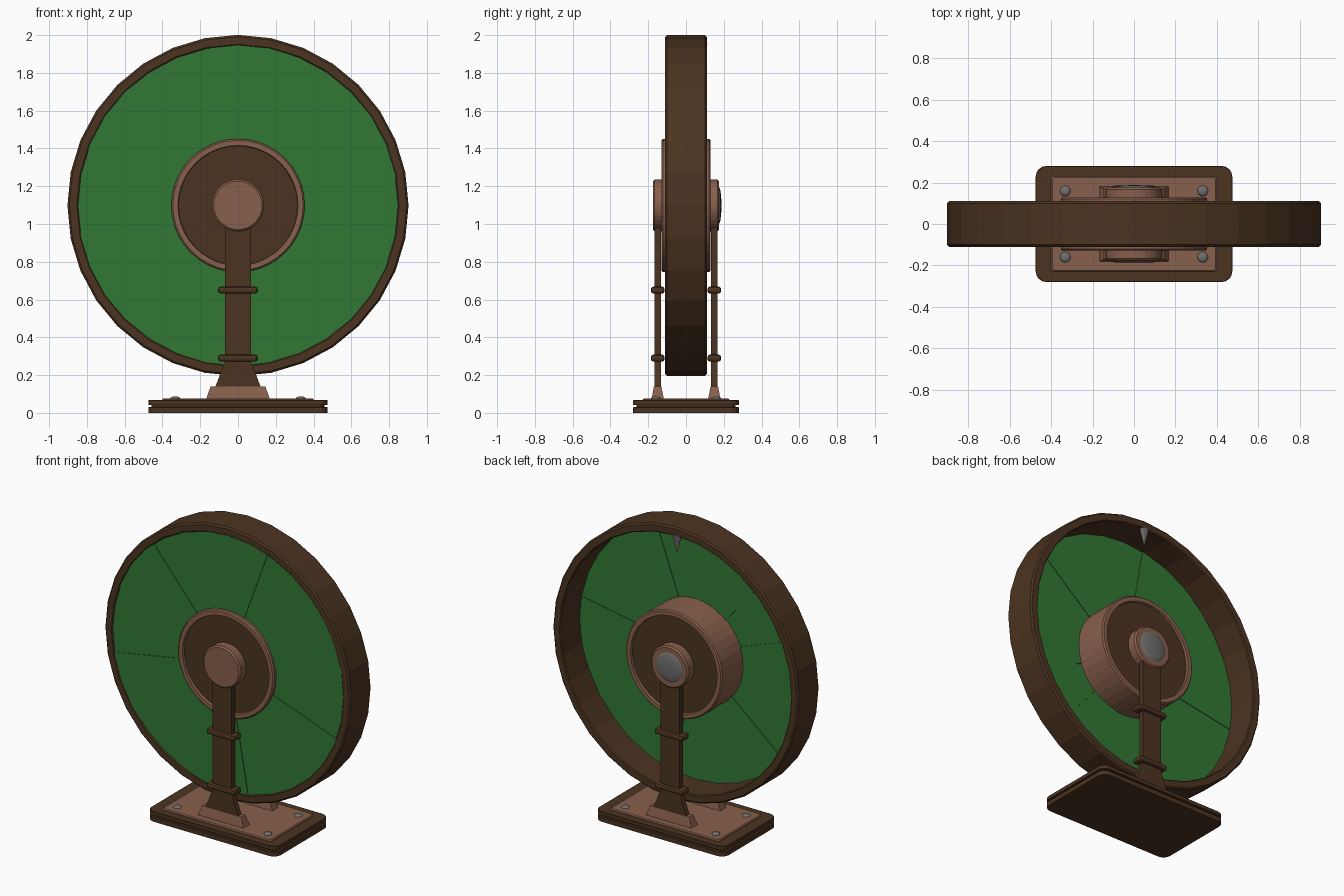
import bpy, bmesh, math
from mathutils import Matrix, Vector

cube = bpy.data.objects.get("Cube")
if cube:
    bpy.data.objects.remove(cube)


def material(name, rgb):
    m = bpy.data.materials.new(name)
    m.use_nodes = True
    m.diffuse_color = (*rgb, 1)
    m.node_tree.nodes["Principled BSDF"].inputs["Base Color"].default_value = (*rgb, 1)
    return m


WOOD = material("dark brown", (0.072, 0.034, 0.015))
COPPER = material("copper brown", (0.245, 0.115, 0.072))
GREEN = material("green", (0.032, 0.185, 0.036))
STEEL = material("grey metal", (0.155, 0.155, 0.155))
AXLE = 1.098  # height of the wheel centre


def finish(bm, name, mats, rule=None, smooth=False):
    bmesh.ops.remove_doubles(bm, verts=bm.verts, dist=0.0001)
    bmesh.ops.recalc_face_normals(bm, faces=bm.faces)
    for f in bm.faces:
        f.smooth = smooth
        if rule:
            f.material_index = rule(f)
    mesh = bpy.data.meshes.new(name)
    bm.to_mesh(mesh)
    bm.free()
    for m in mats:
        mesh.materials.append(m)
    ob = bpy.data.objects.new(name, mesh)
    bpy.context.collection.objects.link(ob)


def lathe(name, profile, mats, sides=32, closed=False, **kw):
    """Revolve (radius, y) points around the axle."""
    bm = bmesh.new()
    rings = []
    for i in range(sides):
        a = math.tau * i / sides
        rings.append([bm.verts.new((r * math.cos(a), y, AXLE + r * math.sin(a)))
                      for r, y in profile])
    n = len(profile)
    for i in range(sides):
        p, q = rings[i], rings[(i + 1) % sides]
        for j in range(n if closed else n - 1):
            k = (j + 1) % n
            bm.faces.new((p[j], p[k], q[k], q[j]))
    bmesh.ops.dissolve_degenerate(bm, dist=0.00001, edges=bm.edges)
    finish(bm, name, mats, **kw)


def prism(name, outline, lo, hi, mat, bevel=0.0):
    """Extrude an (x, z) outline between two y values."""
    bm = bmesh.new()
    base = bm.faces.new([bm.verts.new((x, lo, z)) for x, z in outline])
    ext = bmesh.ops.extrude_face_region(bm, geom=[base])
    bmesh.ops.translate(bm, vec=Vector((0, hi - lo, 0)), verts=[
        g for g in ext["geom"] if isinstance(g, bmesh.types.BMVert)])
    if bevel:
        bmesh.ops.bevel(bm, geom=bm.edges[:], offset=bevel, segments=2,
                        profile=0.5, affect="EDGES")
    finish(bm, name, [mat])


def rounded(w, d, r, steps=4):
    pts = []
    for q, (sx, sy) in enumerate(((1, 1), (-1, 1), (-1, -1), (1, -1))):
        for i in range(steps + 1):
            a = math.pi / 2 * (q + i / steps)
            pts.append((sx * (w - r) + r * math.cos(a), sy * (d - r) + r * math.sin(a)))
    return pts


def slab(name, w, d, r, lo, hi, mat, edge):
    """Rounded plate with a slightly chamfered top edge."""
    bm = bmesh.new()
    levels = [(0, lo), (0, hi - edge), (edge, hi)]
    loops = [[bm.verts.new((x, y, z)) for x, y in rounded(w - e, d - e, r)]
             for e, z in levels]
    for a, b in zip(loops, loops[1:]):
        for i in range(len(a)):
            k = (i + 1) % len(a)
            bm.faces.new((a[i], a[k], b[k], b[i]))
    bm.faces.new(loops[0])
    bm.faces.new(loops[-1])
    finish(bm, name, [mat])


# Base: two slabs around a groove, with a mounting plate and domed bolts
slab("base_lower_slab", 0.475, 0.28, 0.05, 0, 0.031, WOOD, 0.002)
slab("base_groove", 0.458, 0.263, 0.045, 0.025, 0.05, WOOD, 0.002)
slab("base_upper_slab", 0.475, 0.28, 0.05, 0.043, 0.067, WOOD, 0.002)
slab("base_plate", 0.4, 0.23, 0.012, 0.06, 0.077, COPPER, 0.006)
for sx in (-1, 1):
    for sy in (-1, 1):
        bm = bmesh.new()
        bmesh.ops.create_uvsphere(bm, u_segments=16, v_segments=8, radius=1,
                                  matrix=Matrix.Translation((sx * 0.332, sy * 0.16, 0.076))
                                  @ Matrix.Diagonal((0.026, 0.026, 0.012, 1)))
        finish(bm, "base_bolt", [STEEL], smooth=True)

# Wheel rim
lathe("wheel_rim", [(0.903, -0.1), (0.893, -0.11), (0.853, -0.11), (0.847, -0.104),
                    (0.847, 0.104), (0.853, 0.11), (0.893, 0.11), (0.903, 0.1)],
      [WOOD], closed=True)

# Wheel panels: twelve wedges near the front, neighbours stepped slightly in depth
for n in range(12):
    arc = [math.radians(10 + 30 * n + 10 * i) for i in range(4)]
    outline = [(r * math.cos(a), AXLE + r * math.sin(a))
               for r, run in ((0.86, arc), (0.3, arc[::-1])) for a in run]
    shift = 0.004 * (n % 2)
    prism("wheel_panel", outline, -0.106 + shift, -0.098 + shift, GREEN)

# Hub drum with dark recessed faces
lathe("hub", [(0, -0.112), (0.315, -0.112), (0.318, -0.129), (0.345, -0.129), (0.353, -0.121),
              (0.353, 0.121), (0.345, 0.129), (0.318, 0.129), (0.315, 0.112), (0, 0.112)],
      [COPPER, WOOD], sides=40,
      rule=lambda f: int(abs(f.normal.y) > 0.9 and abs(f.calc_center_median().y) < 0.115))

# Supports on both sides of the wheel
for side, s in (("front", -1), ("back", 1)):
    post = [(-0.123, 0.13), (0.123, 0.13), (0.07, 0.27), (0.07, AXLE), (-0.07, AXLE), (-0.07, 0.27)]
    prism(side + "_post", post, s * 0.133, s * 0.167, WOOD)

    # Tapered foot
    bm = bmesh.new()
    bmesh.ops.create_cube(bm, size=1)
    for v in bm.verts:
        top = v.co.z > 0
        v.co = (v.co.x * (0.29 if top else 0.34),
                s * 0.15 + v.co.y * (0.04 if top else 0.066), 0.14 if top else 0.07)
    finish(bm, side + "_foot", [COPPER])

    # Rounded collars
    for z in (0.29, 0.65):
        prism(side + "_collar", [(-0.105, z - 0.018), (0.105, z - 0.018),
                                 (0.105, z + 0.018), (-0.105, z + 0.018)],
              s * 0.114, s * 0.186, WOOD, bevel=0.012)

    # Axle cap
    lathe(side + "_axle_cap", [(0, s * 0.1), (0.138, s * 0.1), (0.138, s * 0.166),
                               (0.128, s * 0.176), (0, s * 0.176)], [COPPER])

# Grey domed axle end on the back
dome = [(0.1 * math.cos(t), 0.172 + 0.016 * math.sin(t))
        for t in (math.pi / 2 * i / 5 for i in range(6))]
lathe("axle_dome", dome, [STEEL], smooth=True)

# Flattened pointer hanging inside the top of the rim
bm = bmesh.new()
bmesh.ops.create_cone(bm, cap_ends=True, segments=12, radius1=0.0, radius2=0.036, depth=0.12,
                      matrix=Matrix.Translation((0, 0.095, 1.89)) @ Matrix.Diagonal((1, 0.5, 1, 1)))
finish(bm, "pointer", [STEEL])
